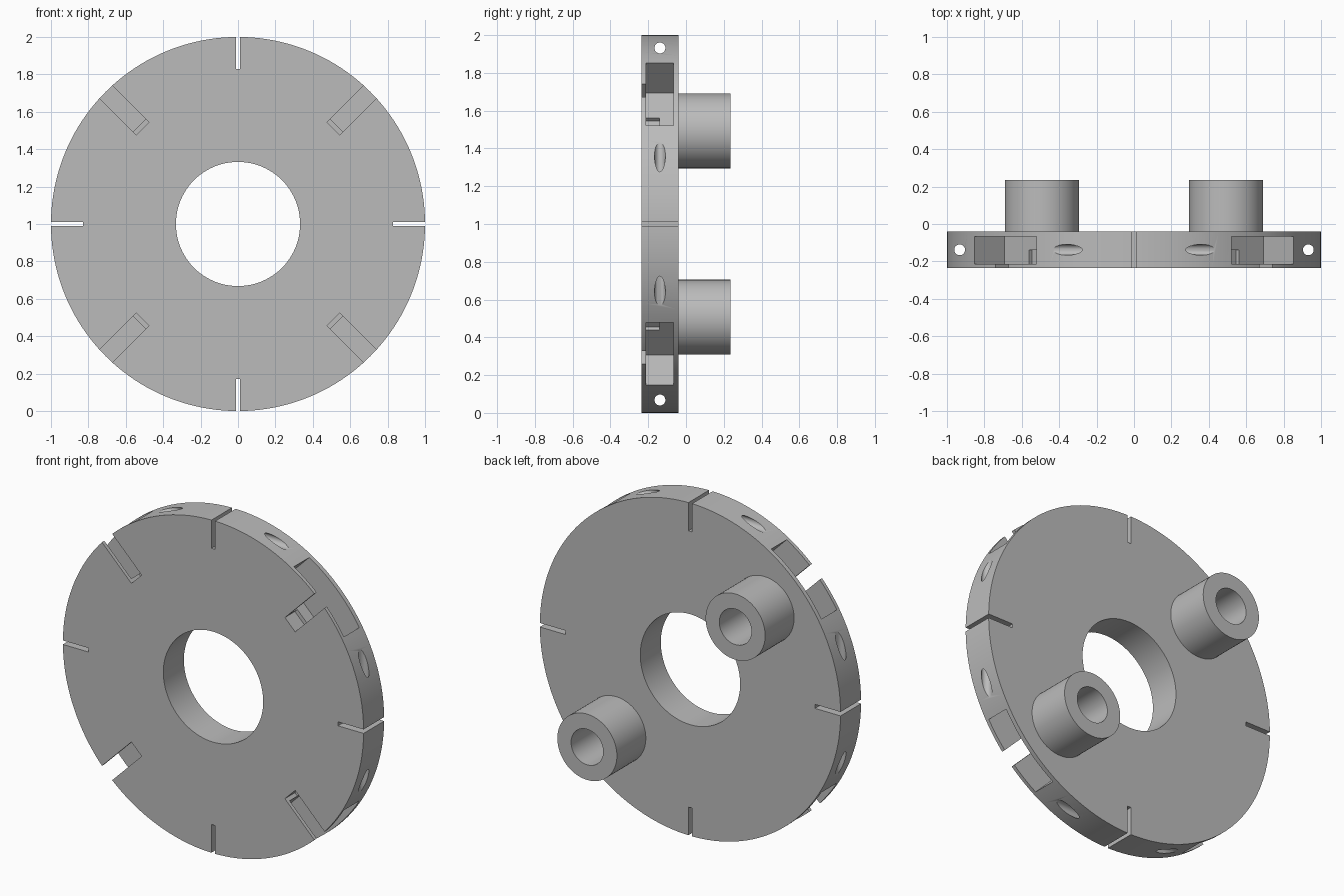
import bpy
import bmesh
from math import pi, radians
from mathutils import Matrix

if "Cube" in bpy.data.objects:
    bpy.data.objects.remove(bpy.data.objects["Cube"])

COLOUR = (0.5, 0.5, 0.5, 1)
grey = bpy.data.materials.new("plain grey")
grey.use_nodes = True
grey.diffuse_color = COLOUR
grey.node_tree.nodes["Principled BSDF"].inputs["Base Color"].default_value = COLOUR

FRONT, BACK = -0.235, -0.04
CENTRE = Matrix.Translation((0, 0, 1))


def make_object(name, bm):
    mesh = bpy.data.meshes.new(name)
    bm.to_mesh(mesh)
    bm.free()
    mesh.materials.append(grey)
    obj = bpy.data.objects.new(name, mesh)
    bpy.context.collection.objects.link(obj)
    return obj


def cylinder(name, radius, length, matrix, sides=64):
    bm = bmesh.new()
    bmesh.ops.create_cone(bm, cap_ends=True, segments=sides, radius1=radius,
                          radius2=radius, depth=length, matrix=matrix)
    return make_object(name, bm)


def y_cylinder(name, radius, x, z, y0, y1, sides=64):
    place = Matrix.Translation((x, (y0 + y1) / 2, z)) @ Matrix.Rotation(pi / 2, 4, 'X')
    return cylinder(name, radius, y1 - y0, place, sides)


def radial_box(name, angle, r0, r1, y0, y1, width):
    """Box reaching outwards from r0 to r1, turned round the disc axis."""
    size = Matrix.Diagonal((r1 - r0, y1 - y0, width, 1))
    place = Matrix.Translation(((r0 + r1) / 2, (y0 + y1) / 2, 0))
    bm = bmesh.new()
    bmesh.ops.create_cube(
        bm, size=1, matrix=CENTRE @ Matrix.Rotation(radians(angle), 4, 'Y') @ place @ size)
    return make_object(name, bm)


def cut(obj, cutters):
    """Subtract every cutter, bake the result and remove the cutters."""
    for cutter in cutters:
        cutter.hide_render = True
        mod = obj.modifiers.new("cut", 'BOOLEAN')
        mod.operation = 'DIFFERENCE'
        mod.solver = 'EXACT'
        mod.object = cutter
    bpy.context.view_layer.update()
    graph = bpy.context.evaluated_depsgraph_get()
    baked = bpy.data.meshes.new_from_object(obj.evaluated_get(graph))
    obj.modifiers.clear()
    obj.data = baked
    for cutter in cutters:
        bpy.data.objects.remove(cutter)


def smooth(obj):
    bpy.ops.object.select_all(action='DESELECT')
    obj.select_set(True)
    bpy.context.view_layer.objects.active = obj
    bpy.ops.object.shade_smooth_by_angle(angle=radians(30))


# Disc with its central opening
disc = y_cylinder("disc", 1, 0, 1, FRONT, BACK, 160)
cutters = [y_cylinder("centre_cutter", 0.332, 0, 1, -0.5, 0.5, 96)]

for quarter in range(4):
    angle = quarter * 90
    # Narrow through slot on each main axis
    cutters.append(radial_box("slot_cutter", angle, 0.83, 1.1, -0.5, 0.5, 0.024))
    # Wide rim pocket on each diagonal, with a slot opening to the front
    cutters.append(radial_box("pocket_cutter", angle + 45, 0.745, 1.1, -0.213, -0.067, 0.47))
    cutters.append(radial_box("front_slot_cutter", angle + 45, 0.722, 1.1, -0.3, -0.14, 0.096))

# Screw holes crossing the narrow slots
for side in (-0.932, 0.932):
    cutters.append(cylinder("upright_hole_cutter", 0.029, 2.4,
                            CENTRE @ Matrix.Translation((side, -0.138, 0)), 32))
    cutters.append(cylinder("level_hole_cutter", 0.029, 2.4,
                            CENTRE @ Matrix.Translation((0, -0.138, side))
                            @ Matrix.Rotation(pi / 2, 4, 'Y'), 32))
cut(disc, cutters)
smooth(disc)

# Hollow posts on the back
for name, sign in (("upper_post", -1), ("lower_post", 1)):
    x, z = sign * 0.493, 1 - sign * 0.493
    post = y_cylinder(name, 0.198, x, z, BACK - 0.01, 0.235)
    cut(post, [y_cylinder("bore_cutter", 0.107, x, z, -0.3, 0.5, 48)])
    smooth(post)
